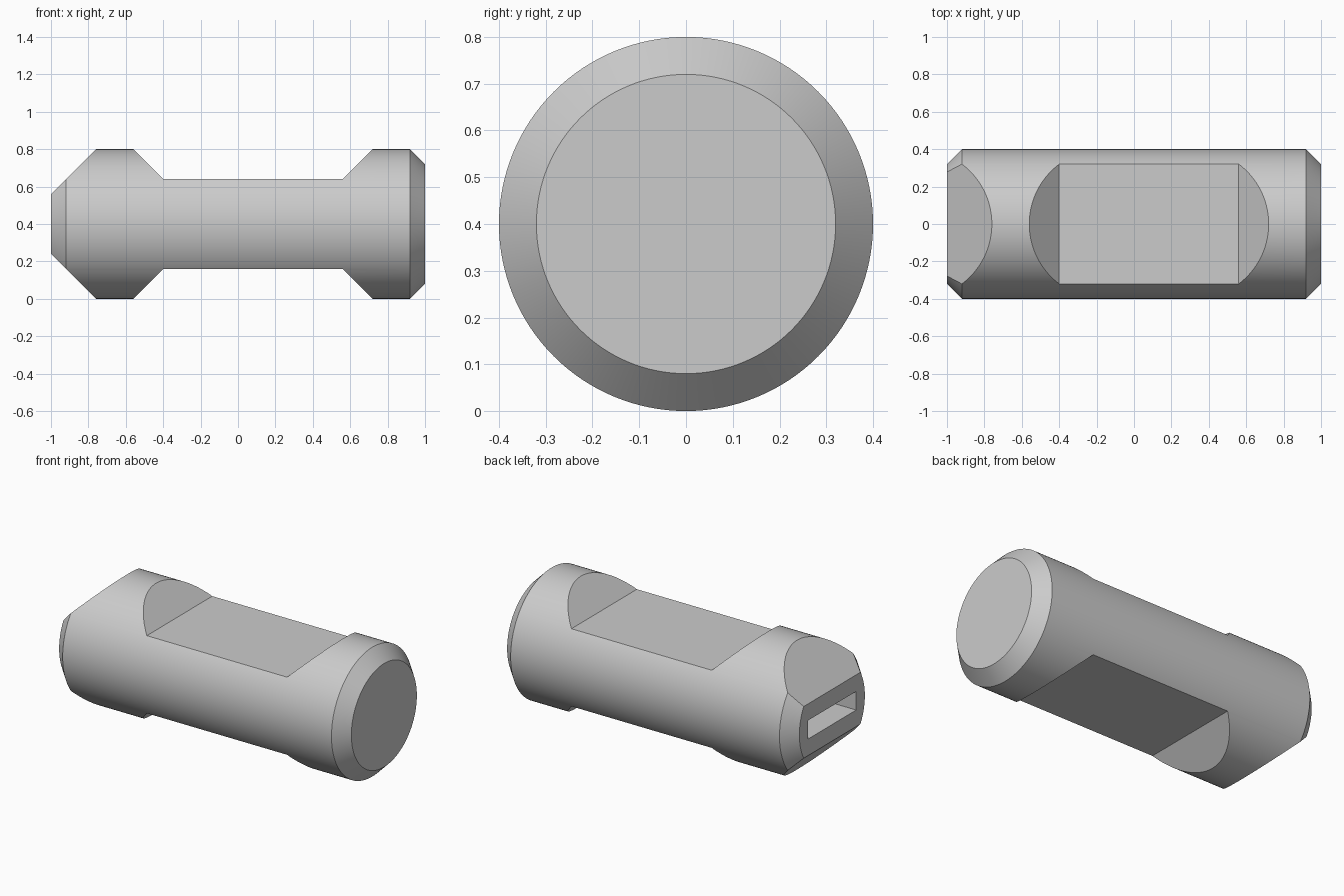
import bpy, bmesh, math
from mathutils import Matrix, Vector

cube = bpy.data.objects.get("Cube")
if cube:
    bpy.data.objects.remove(cube, do_unlink=True)

RADIUS = 0.4
CENTRE_Z = 0.4
SEGMENTS = 128

grey = bpy.data.materials.new("light_grey")
grey.use_nodes = True
grey.diffuse_color = (0.6, 0.6, 0.6, 1)
grey.node_tree.nodes["Principled BSDF"].inputs["Base Color"].default_value = (0.6, 0.6, 0.6, 1)


def make_object(name, bm):
    bmesh.ops.recalc_face_normals(bm, faces=bm.faces)
    mesh = bpy.data.meshes.new(name)
    bm.to_mesh(mesh)
    bm.free()
    mesh.materials.append(grey)
    obj = bpy.data.objects.new(name, mesh)
    bpy.context.collection.objects.link(obj)
    return obj


def boolean(target, cutter, operation):
    mod = target.modifiers.new(cutter.name, 'BOOLEAN')
    mod.operation = operation
    mod.solver = 'EXACT'
    mod.object = cutter
    cutter.hide_render = True
    bpy.context.view_layer.objects.active = target
    bpy.ops.object.modifier_apply(modifier=mod.name)
    bpy.data.objects.remove(cutter, do_unlink=True)


# Round body with chamfered ends, revolved about the x axis
bm = bmesh.new()
rings = []
for x, r in [(-1, 0.32), (-0.92, RADIUS), (0.92, RADIUS), (1, 0.32)]:
    rings.append([bm.verts.new((x, r * math.cos(a), CENTRE_Z + r * math.sin(a)))
                  for a in (math.tau * i / SEGMENTS for i in range(SEGMENTS))])
for a, b in zip(rings, rings[1:]):
    for i in range(SEGMENTS):
        j = (i + 1) % SEGMENTS
        bm.faces.new((a[i], a[j], b[j], b[i]))
bm.faces.new(rings[0])
bm.faces.new(rings[-1])
body = make_object("body", bm)

# Side profile: wedge tip, waist flats and ramps, mirrored top to bottom
upper = [(-1.1, 0.06), (-0.71, 0.45), (-0.61, 0.45), (-0.4, 0.24),
         (0.56, 0.24), (0.77, 0.45), (1.1, 0.45)]
outline = upper + [(x, -h) for x, h in reversed(upper)]
bm = bmesh.new()
face = bm.faces.new([bm.verts.new((x, -0.5, CENTRE_Z + h)) for x, h in outline])
extruded = bmesh.ops.extrude_face_region(bm, geom=[face])
bmesh.ops.translate(bm, vec=Vector((0, 1, 0)),
                    verts=[g for g in extruded["geom"] if isinstance(g, bmesh.types.BMVert)])
boolean(body, make_object("profile_cutter", bm), 'INTERSECT')

# Flat slot in the wedge tip
bm = bmesh.new()
bmesh.ops.create_cube(bm, size=1, matrix=Matrix.Translation((-0.8, 0, CENTRE_Z))
                      @ Matrix.Diagonal((0.8, 0.47, 0.115, 1)))
boolean(body, make_object("slot_cutter", bm), 'DIFFERENCE')

# Smooth round surfaces, crisp edges
bpy.ops.object.select_all(action='DESELECT')
body.select_set(True)
bpy.context.view_layer.objects.active = body
bpy.ops.object.shade_smooth_by_angle(angle=math.radians(25))
